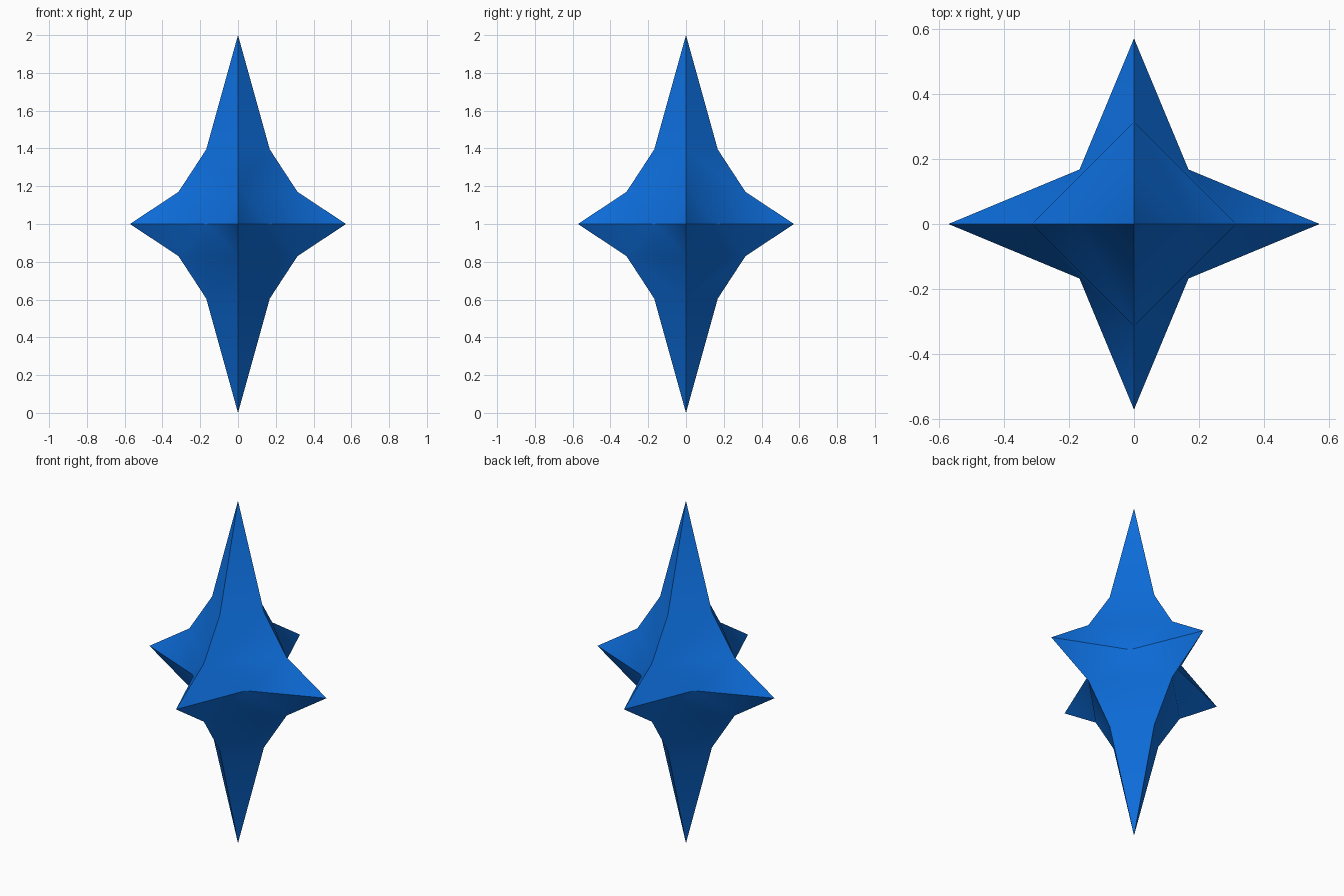
import bpy
import bmesh
import math

cube = bpy.data.objects.get("Cube")
if cube:
    bpy.data.objects.remove(cube, do_unlink=True)

TIP = 0.572        # reach of the four side points
WAIST = 0.168      # notch between side points, and neck of the tall points
NECK_Z = 0.395
SHOULDER, SHOULDER_Z = 0.315, 0.17

# Blue paint
blue = bpy.data.materials.new("blue")
blue.use_nodes = True
colour = (0.004, 0.156, 0.72, 1)
blue.diffuse_color = colour
blue.node_tree.nodes["Principled BSDF"].inputs["Base Color"].default_value = colour

# One eighth of the star: ridges toward x and y, and the notch between them
points = {
    "top": (0, 0, 1),
    "neck_x": (WAIST, 0, NECK_Z), "neck_y": (0, WAIST, NECK_Z),
    "shoulder_x": (SHOULDER, 0, SHOULDER_Z), "shoulder_y": (0, SHOULDER, SHOULDER_Z),
    "tip_x": (TIP, 0, 0), "tip_y": (0, TIP, 0),
    "notch": (WAIST, WAIST, 0),
}
faces = [
    ("top", "neck_x", "neck_y"),
    ("neck_x", "shoulder_x", "shoulder_y", "neck_y"),
    ("shoulder_x", "notch", "shoulder_y"),
    ("shoulder_x", "tip_x", "notch"),
    ("shoulder_y", "notch", "tip_y"),
]

# Repeat the eighth by mirroring across all three planes, then weld
bm = bmesh.new()
for sx in (1, -1):
    for sy in (1, -1):
        for sz in (1, -1):
            verts = {n: bm.verts.new((x * sx, y * sy, 1 + z * sz))
                     for n, (x, y, z) in points.items()}
            for names in faces:
                bm.faces.new([verts[n] for n in names])
bmesh.ops.remove_doubles(bm, verts=bm.verts, dist=0.0001)
bmesh.ops.recalc_face_normals(bm, faces=bm.faces)

mesh = bpy.data.meshes.new("star")
bm.to_mesh(mesh)
bm.free()
mesh.materials.append(blue)
star = bpy.data.objects.new("star", mesh)
bpy.context.collection.objects.link(star)

# Soft faces with crisp ridges
bpy.ops.object.select_all(action="DESELECT")
star.select_set(True)
bpy.context.view_layer.objects.active = star
bpy.ops.object.shade_smooth_by_angle(angle=math.radians(45))
